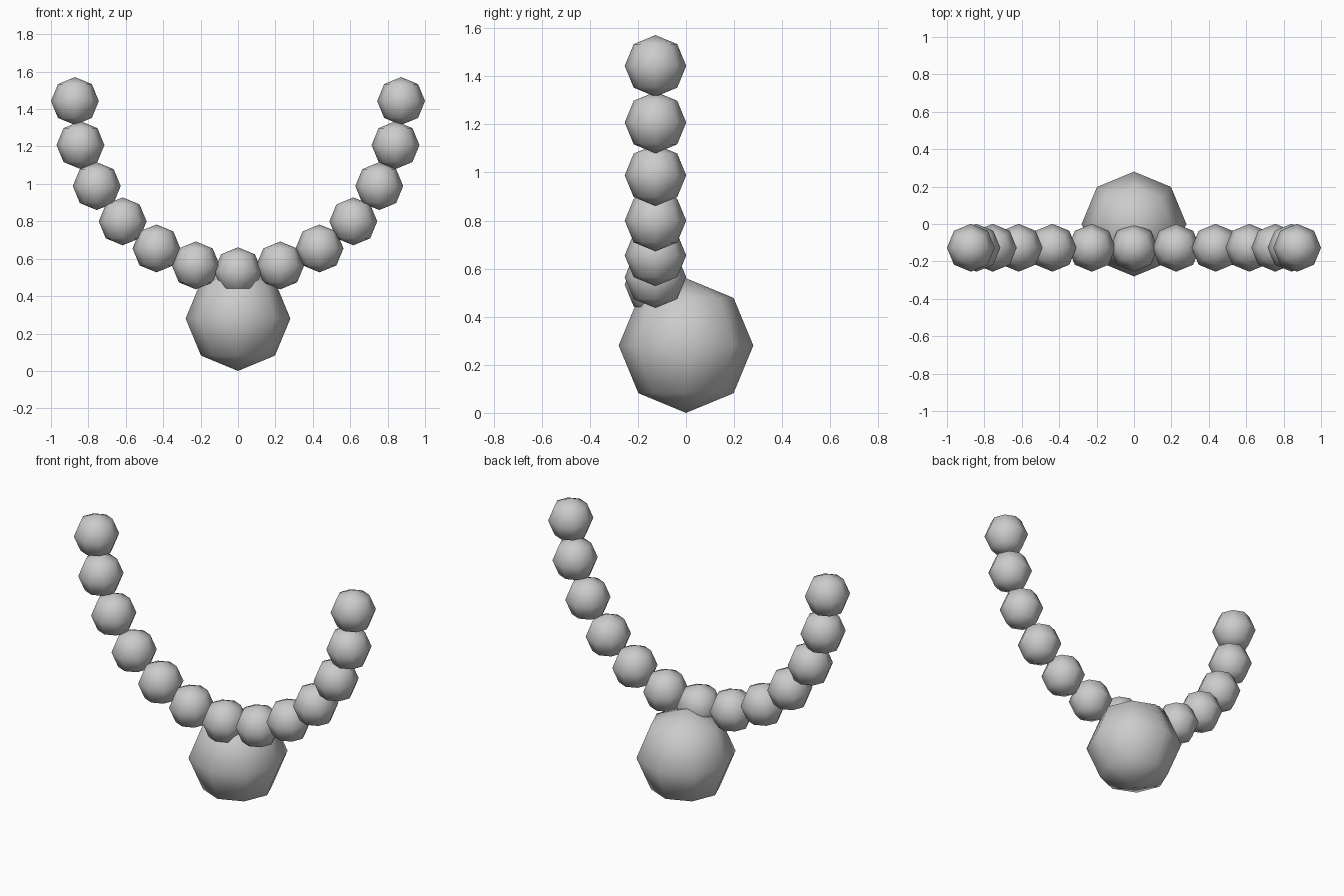
import bpy
import math

if "Cube" in bpy.data.objects:
    bpy.data.objects.remove(bpy.data.objects["Cube"])

grey = bpy.data.materials.new("light grey")
grey.diffuse_color = (0.6, 0.6, 0.6, 1)
grey.use_nodes = True
grey.node_tree.nodes["Principled BSDF"].inputs["Base Color"].default_value = grey.diffuse_color


def ball(name, radius, location):
    """Low-poly smooth sphere: eight segments, four rings."""
    bpy.ops.mesh.primitive_uv_sphere_add(
        segments=8, ring_count=4, radius=radius, location=location)
    obj = bpy.context.object
    obj.name = name
    obj.data.materials.append(grey)
    bpy.ops.object.shade_smooth()
    return obj


# Large pendant ball standing on the ground
ball("pendant_ball", 0.28, (0, 0, 0.28))

# String of beads along a half ellipse in front of the pendant
BEAD_R = 0.128
for i in range(13):
    a = math.radians(-90 + 15 * i)
    ball(f"bead_{i + 1}", BEAD_R,
         (0.872 * math.sin(a), -0.127, 1.443 - 0.91 * math.cos(a)))
